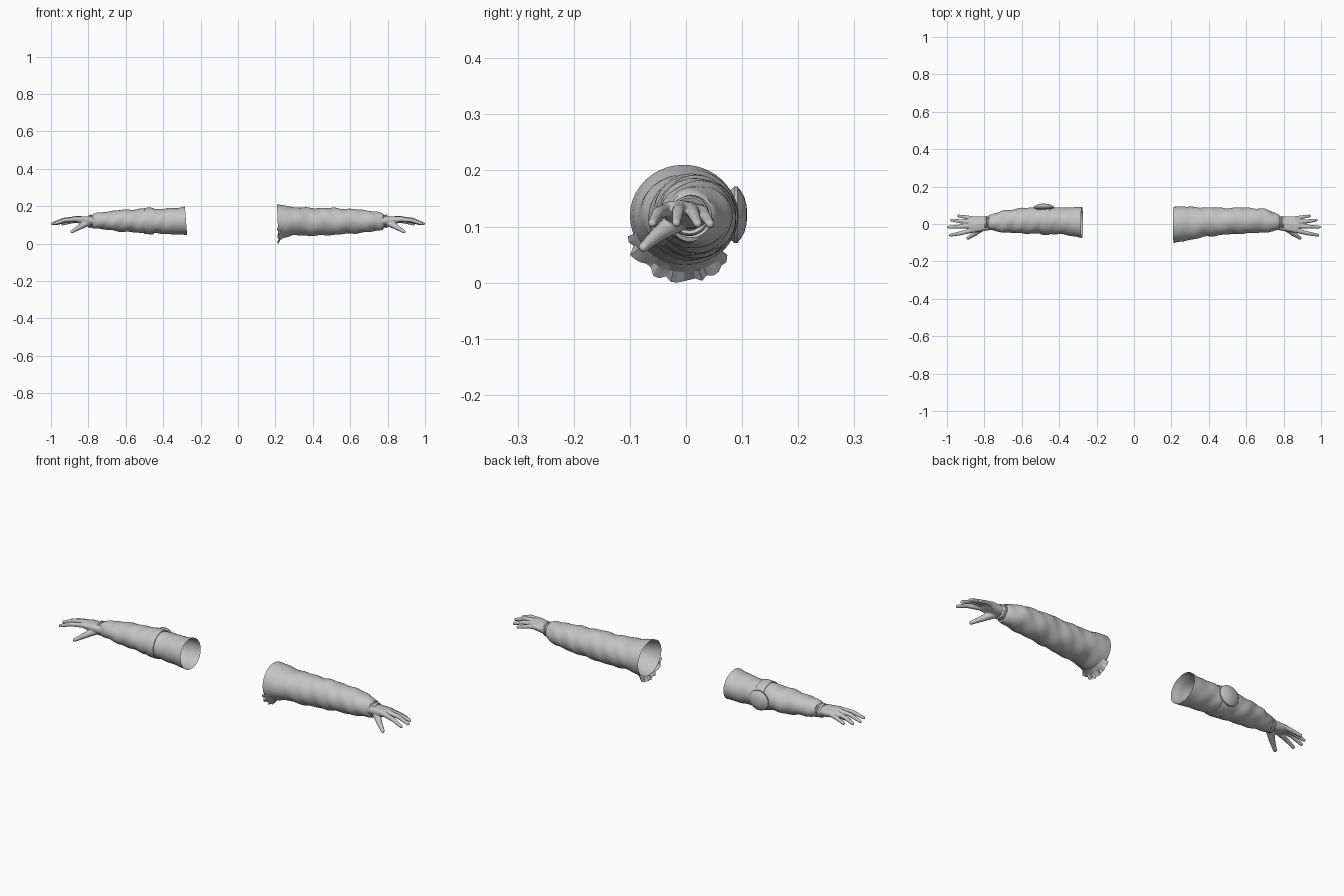
import bpy, bmesh, math, random
from mathutils import Vector

if "Cube" in bpy.data.objects:
    bpy.data.objects.remove(bpy.data.objects["Cube"])

random.seed(4)
grey = bpy.data.materials.new("plain grey")
grey.diffuse_color = (0.55, 0.55, 0.55, 1)
grey.use_nodes = True
grey.node_tree.nodes["Principled BSDF"].inputs["Base Color"].default_value = grey.diffuse_color


def finish(name, bm, angle=40):
    bmesh.ops.recalc_face_normals(bm, faces=bm.faces)
    me = bpy.data.meshes.new(name)
    bm.to_mesh(me)
    bm.free()
    ob = bpy.data.objects.new(name, me)
    bpy.context.collection.objects.link(ob)
    me.materials.append(grey)
    bpy.ops.object.select_all(action='DESELECT')
    ob.select_set(True)
    bpy.context.view_layer.objects.active = ob
    bpy.ops.object.shade_smooth_by_angle(angle=math.radians(angle))
    return ob


def section(table, x):
    """Smoothly interpolated (y low, y high, z low, z high) of a sleeve at x."""
    for a, b in zip(table, table[1:]):
        if x <= b[0]:
            t = max(0, (x - a[0]) / (b[0] - a[0]))
            t = t * t * (3 - 2 * t) * 0.5 + t * 0.5
            return [p + (q - p) * t for p, q in zip(a[1:], b[1:])]
    return table[-1][1:]


def ring(sec, x, grow=0.0, wrinkle=0.0, slant=0.0, n=40):
    y0, y1, z0, z1 = sec
    pts = []
    for i in range(n):
        a = math.tau * i / n
        g = grow + wrinkle * (math.sin(47 * x + 2 * a) + math.sin(83 * x - 3 * a + 1))
        pts.append(Vector((x - slant * math.sin(a),
                           (y0 + y1) / 2 + ((y1 - y0) / 2 + g) * math.cos(a),
                           (z0 + z1) / 2 + ((z1 - z0) / 2 + g) * math.sin(a))))
    return pts


def loft(name, rings, side):
    bm = bmesh.new()
    rows = [[bm.verts.new((p.x * side, p.y, p.z)) for p in r] for r in rings]
    for a, b in zip(rows, rows[1:]):
        for i in range(len(a)):
            j = (i + 1) % len(a)
            bm.faces.new((a[i], a[j], b[j], b[i]))
    return finish(name, bm)


def sleeve(name, table, side, slant):
    x0, x1 = table[0][0], table[-1][0]
    rings = []
    for k in range(41):
        t = k / 40
        x = x0 + (x1 - x0) * t
        rings.append(ring(section(table, x), x, 0, 0.0016 * min(1, 4 * t), slant * max(0, 1 - 5 * t)))
    # hem turned in toward the wrist
    rings.append(ring(table[-1][1:], x1 + 0.003, -0.004))
    rings.append(ring(table[-1][1:], x1 - 0.004, -0.012))
    return loft(name, rings, side)


# Sleeves: x, y low, y high, z low, z high
wide = [(.212, -.100, .092, .028, .210), (.25, -.095, .094, .032, .204),
        (.30, -.084, .091, .045, .194), (.40, -.066, .088, .041, .190),
        (.50, -.056, .086, .046, .190), (.60, -.050, .088, .053, .185),
        (.70, -.045, .080, .061, .177), (.75, -.038, .062, .069, .168),
        (.775, -.032, .050, .076, .160)]
narrow = [(.278, -.075, .090, .046, .198), (.32, -.066, .089, .048, .190),
          (.40, -.054, .088, .052, .186), (.50, -.052, .087, .056, .186),
          (.60, -.050, .086, .062, .181), (.70, -.044, .070, .073, .172),
          (.75, -.036, .056, .080, .164), (.775, -.031, .048, .084, .158)]
sleeve("right_sleeve", wide, 1, 0.004)
sleeve("left_sleeve", narrow, -1, -0.006)


def hull(bm, balls):
    """Convex skin around a group of (x, y, z, radius) balls."""
    tmp = bmesh.new()
    bmesh.ops.create_icosphere(tmp, subdivisions=2, radius=1)
    unit = [v.co.copy() for v in tmp.verts]
    tmp.free()
    verts = [bm.verts.new(Vector(b[:3]) + u * b[3]) for b in balls for u in unit]
    res = bmesh.ops.convex_hull(bm, input=verts)
    loose = {g for g in res["geom_interior"] if isinstance(g, bmesh.types.BMVert)}
    bmesh.ops.delete(bm, geom=list(loose), context='VERTS')


# Hand pieces: palm, then chains of balls for thumb and fingers
palm = [(.765, -.008, .120, .024), (.765, .016, .120, .024),
        (.815, -.012, .120, .023), (.815, .018, .120, .022),
        (.868, -.034, .130, .014), (.874, -.010, .133, .014),
        (.858, .028, .124, .014)]
digits = [
    [(.805, -.012, .112, .021), (.85, -.050, .086, .014), (.888, -.076, .063, .009)],
    [(.865, -.034, .130, .013), (.93, -.050, .124, .011), (.982, -.060, .106, .008)],
    [(.872, -.011, .133, .013), (.935, -.014, .127, .011), (.992, -.017, .106, .008)],
    [(.868, .010, .130, .013), (.925, .014, .121, .011), (.975, .021, .105, .008)],
    [(.855, .029, .124, .012), (.90, .037, .115, .010), (.938, .043, .104, .008)],
]

for side, label in ((1, "right"), (-1, "left")):
    bm = bmesh.new()
    flip = lambda b: (b[0] * side, b[1], b[2], b[3])
    hull(bm, [flip(b) for b in palm])
    for chain in digits:
        for a, b in zip(chain, chain[1:]):
            hull(bm, [flip(a), flip(b)])
    hand = finish(label + "_hand", bm, 80)
    # fuse the pieces into one soft skin
    fuse = hand.modifiers.new("fuse", 'REMESH')
    fuse.mode = 'VOXEL'
    fuse.voxel_size = 0.003
    fuse.use_smooth_shade = True
    relax = hand.modifiers.new("relax", 'SMOOTH')
    relax.factor = 0.5
    relax.iterations = 3

    # Knit cuff with a raised rim at both ends
    base = (-.030, .042, .083, .155)
    steps = [(.762, 0), (.778, 0), (.781, -.003), (.787, -.003), (.790, 0),
             (.797, -.001), (.800, -.004), (.797, -.010), (.785, -.011)]
    loft(label + "_cuff", [ring(base, x, g) for x, g in steps], side)

# Arm band wrapped around the left sleeve
band = [(.450, -.002), (.450, .004), (.463, .0055), (.487, .0055), (.500, .004), (.500, -.002)]
loft("arm_band", [ring(section(narrow, x), x, g) for x, g in band], -1)

# Domed round badge on the back of the band
bm = bmesh.new()
profile = [(0, .109), (.018, .108), (.034, .104), (.046, .098), (.051, .094),
           (.055, .092), (.055, .086), (.046, .078), (.028, .072), (0, .070)]
spin = [bm.verts.new((r, y, 0)) for r, y in profile]
edges = [bm.edges.new(p) for p in zip(spin, spin[1:])]
bmesh.ops.spin(bm, geom=spin + edges, cent=(0, 0, 0), axis=(0, 1, 0),
               angle=math.tau, steps=36)
bmesh.ops.remove_doubles(bm, verts=bm.verts, dist=0.0005)
for v in bm.verts:
    v.co = (v.co.x - .483, v.co.y, v.co.z * 0.92 + .121)
finish("round_badge", bm, 35)

# Torn cloth hanging below the open end of the right sleeve
bm = bmesh.new()
centre_y, centre_z, count = -.004, .119, 22
rows = []
for i in range(count + 1):
    a = math.radians(200 + 118 * i / count)
    r_out = .116 + random.uniform(-.008, .008) - .006 * abs(2 * i / count - 1)
    row = []
    for x, r in ((.245, .088), (.226, .100), (.208 + random.uniform(0, .012), r_out)):
        row.append(bm.verts.new((x, centre_y + r * math.cos(a),
                                 max(0.0, centre_z + r * math.sin(a)))))
    rows.append(row)
for a, b in zip(rows, rows[1:]):
    for k in range(2):
        bm.faces.new((a[k], b[k], b[k + 1], a[k + 1]))
lowest = min(bm.verts, key=lambda v: v.co.z)
lowest.co.z = 0
finish("torn_edge", bm, 20)
